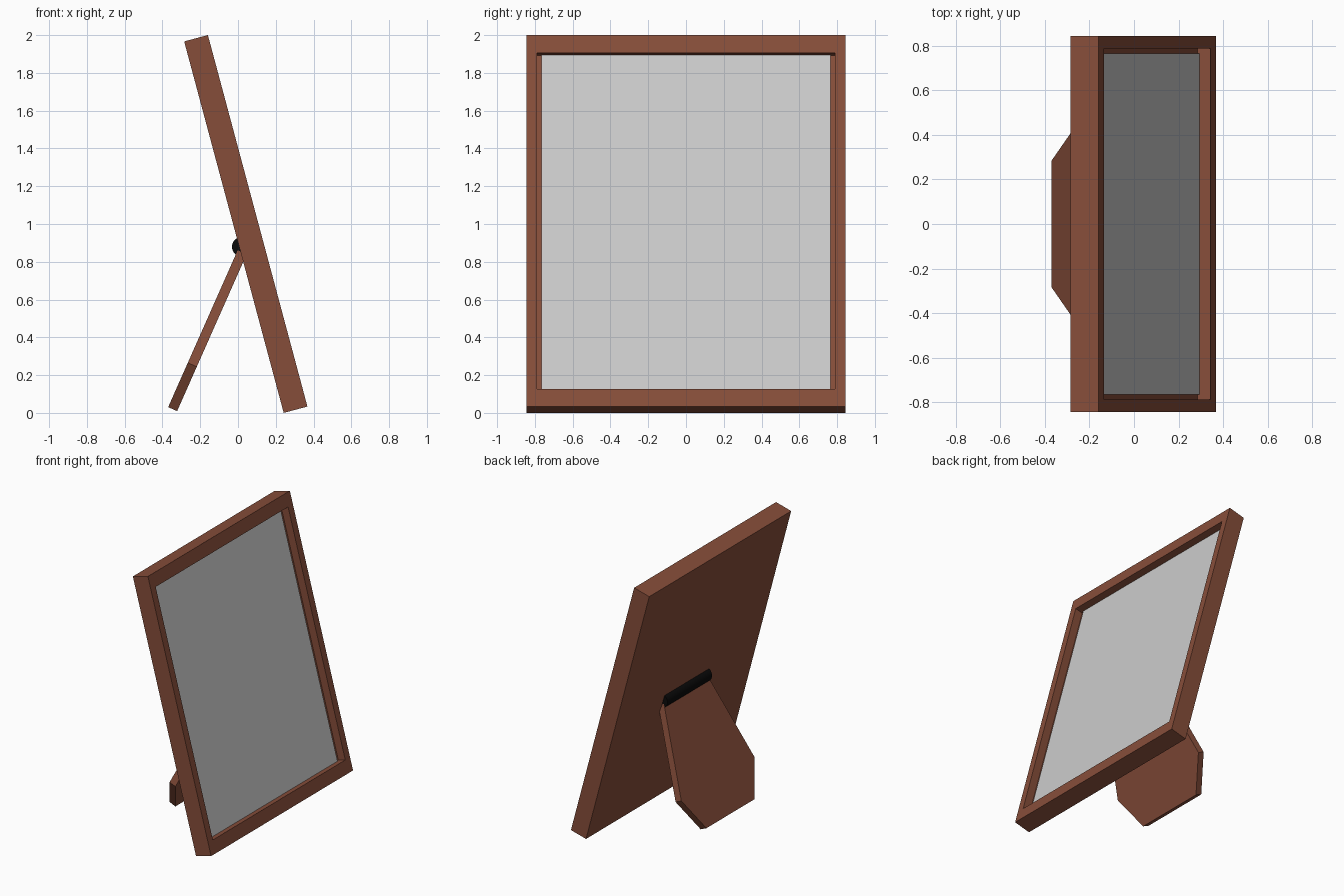
import bpy, bmesh
from math import radians, sin, cos, pi
from mathutils import Matrix, Vector

if "Cube" in bpy.data.objects:
    bpy.data.objects.remove(bpy.data.objects["Cube"])

TILT = radians(15)
W, H, T = 1.69, 2.036, 0.13          # frame width, height, thickness
BORDER_Y, BORDER_Z = 0.08, 0.097     # frame border at sides / top and bottom
DEPTH = 0.05                         # picture set back from the frame front


def material(name, color):
    m = bpy.data.materials.new(name)
    m.diffuse_color = (*color, 1)
    m.use_nodes = True
    m.node_tree.nodes["Principled BSDF"].inputs["Base Color"].default_value = m.diffuse_color
    return m


def add_object(name, bm, matrix, mat=None):
    bmesh.ops.recalc_face_normals(bm, faces=bm.faces)
    me = bpy.data.meshes.new(name)
    bm.to_mesh(me)
    bm.free()
    ob = bpy.data.objects.new(name, me)
    bpy.context.collection.objects.link(ob)
    ob.matrix_world = matrix
    if mat:
        me.materials.append(mat)
    return ob


def box(size, centre):
    bm = bmesh.new()
    bmesh.ops.create_cube(bm, size=1)
    bmesh.ops.scale(bm, vec=size, verts=bm.verts)
    bmesh.ops.translate(bm, vec=centre, verts=bm.verts)
    return bm


wood = material("brown_wood", (0.24, 0.075, 0.042))
black = material("black_hinge", (0.003, 0.003, 0.003))

# Local frame space: x = thickness, z = height, origin at the lower back edge
lean = Matrix.Translation((0.242, 0, 0)) @ Matrix.Rotation(-TILT, 4, 'Y')

# Frame: slab with a recess in its front
bm = box((T, W, H), (T / 2, 0, H / 2))
front = max(bm.faces, key=lambda f: f.calc_center_median().x)
bmesh.ops.inset_region(bm, faces=[front], thickness=BORDER_Y)
for v in front.verts:
    v.co.z = BORDER_Z if v.co.z < H / 2 else H - BORDER_Z
ext = bmesh.ops.extrude_face_region(bm, geom=[front])
floor = [g for g in ext["geom"] if isinstance(g, bmesh.types.BMVert)]
bmesh.ops.translate(bm, vec=(-DEPTH - 0.01, 0, 0), verts=floor)
bmesh.ops.delete(bm, geom=[front], context='FACES_ONLY') if front.is_valid else None
add_object("frame", bm, lean, wood)

# Picture panel, left grey
add_object("picture_panel",
           box((0.01, W - 2 * BORDER_Y, H - 2 * BORDER_Z),
               (T - DEPTH - 0.005, 0, H / 2)), lean)

# Stand: six-sided board leaning the other way
half = [(0.285, 0.0), (0.435, 0.257), (0.262, 0.92)]
outline = half + [(-y, z) for y, z in reversed(half)]
bm = bmesh.new()
face = bm.faces.new([bm.verts.new((-0.026, y, z)) for y, z in outline])
ext = bmesh.ops.extrude_face_region(bm, geom=[face])
bmesh.ops.translate(bm, vec=(0.052, 0, 0),
                    verts=[g for g in ext["geom"] if isinstance(g, bmesh.types.BMVert)])
add_object("stand", bm,
           Matrix.Translation((-0.346, 0, 0.02)) @ Matrix.Rotation(radians(23.9), 4, 'Y'),
           wood)

# Hinge: round bar across the back
bm = bmesh.new()
bmesh.ops.create_cone(bm, cap_ends=True, segments=32, radius1=0.052, radius2=0.052, depth=0.53)
hinge = add_object("hinge", bm,
                   Matrix.Translation((0.02, 0, 0.88)) @ Matrix.Rotation(pi / 2, 4, 'X'), black)
bpy.context.view_layer.objects.active = hinge
hinge.select_set(True)
bpy.ops.object.shade_smooth_by_angle(angle=radians(30))
